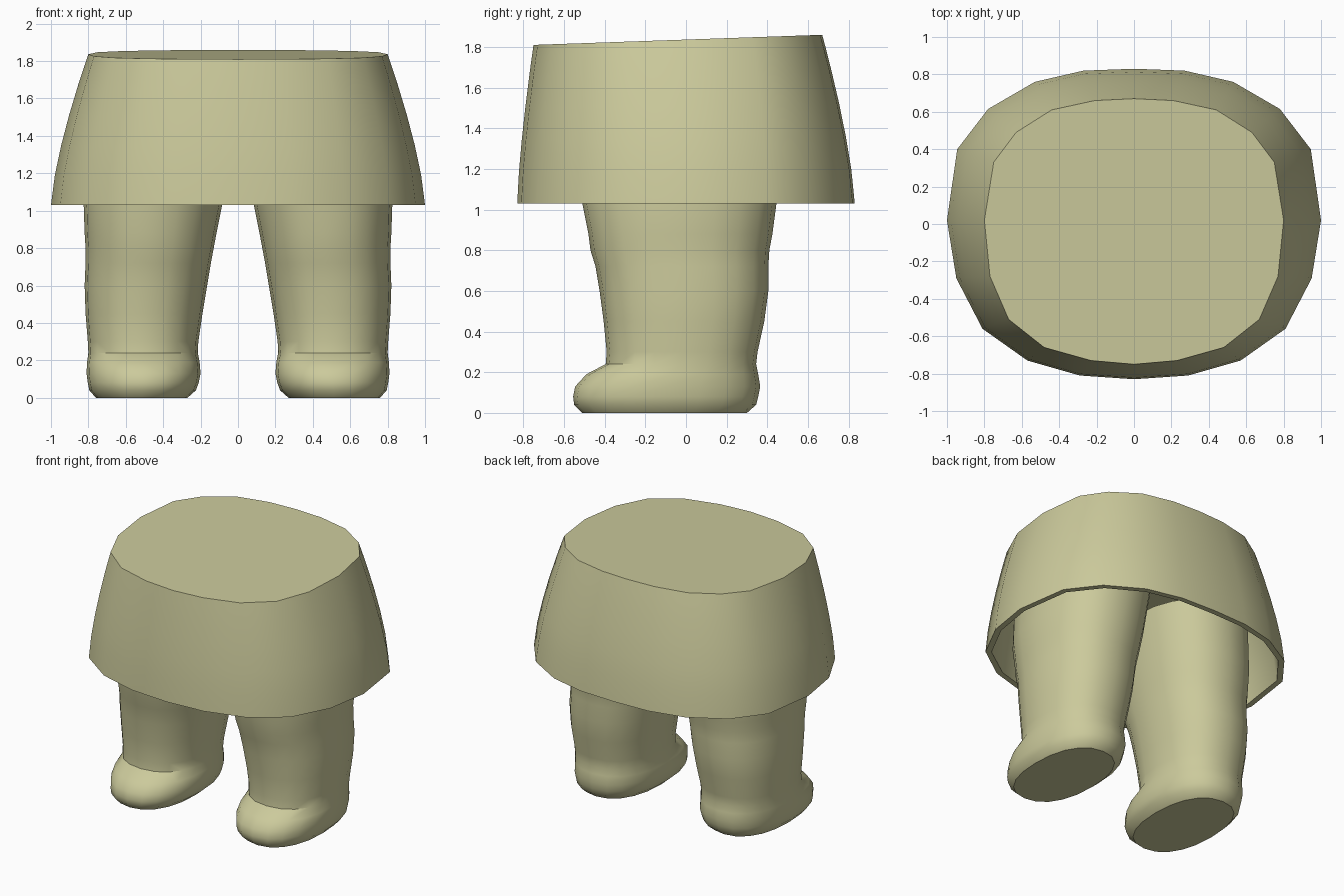
import bpy, bmesh, math

if "Cube" in bpy.data.objects:
    bpy.data.objects.remove(bpy.data.objects["Cube"])

olive = bpy.data.materials.new("pale olive")
olive.diffuse_color = (0.60, 0.59, 0.33, 1)
olive.use_nodes = True
olive.node_tree.nodes["Principled BSDF"].inputs["Base Color"].default_value = olive.diffuse_color


def loft(name, rings):
    """Skin a stack of closed rings and cap both ends."""
    bm = bmesh.new()
    loops = [[bm.verts.new(p) for p in ring] for ring in rings]
    n = len(loops[0])
    for a, b in zip(loops, loops[1:]):
        for i in range(n):
            j = (i + 1) % n
            bm.faces.new((a[i], a[j], b[j], b[i]))
    bm.faces.new(loops[0][::-1])
    bm.faces.new(loops[-1])
    bmesh.ops.recalc_face_normals(bm, faces=bm.faces)
    mesh = bpy.data.meshes.new(name)
    bm.to_mesh(mesh)
    bm.free()
    mesh.materials.append(olive)
    obj = bpy.data.objects.new(name, mesh)
    bpy.context.collection.objects.link(obj)
    bpy.context.view_layer.objects.active = obj
    obj.select_set(True)
    bpy.ops.object.shade_smooth_by_angle(angle=math.radians(40))
    obj.select_set(False)
    return obj


def mirrored(half):
    """Half outline from back to front, closed across x = 0."""
    return half + [(-x, y) for x, y in half[-2:0:-1]]


# Skirt: 20-sided hem and waist outlines, with a hollow underside
hem = mirrored([(0, .83), (.27, .82), (.53, .76), (.78, .615), (.945, .40), (1, .02),
                (.95, -.29), (.81, -.56), (.57, -.73), (.29, -.81), (0, -.83)])
waist = mirrored([(0, .67), (.21, .66), (.44, .61), (.63, .49), (.75, .33), (.80, .02),
                  (.77, -.28), (.67, -.51), (.48, -.66), (.23, -.73), (0, -.75)])


def skirt_ring(t, inset=0.0, drop=0.0):
    f = t ** 1.4
    ring = []
    for (hx, hy), (wx, wy) in zip(hem, waist):
        x, y = hx + (wx - hx) * f, hy + (wy - hy) * f
        top = 1.836 + 0.035 * wy - drop
        k = 1 - inset / math.hypot(x, y)
        ring.append((x * k, y * k, 1.03 + (top - 1.03) * t))
    return ring


steps = (0, .2, .4, .6, .8, .92, 1)
outside = [skirt_ring(t) for t in steps]
inside = [skirt_ring(t, .04, .04) for t in steps]
loft("skirt", inside[::-1] + outside)

# Leg sections: z, inner x, outer x, front y, back y
sections = [
    (0.00, .27, .76, -.51, .30), (0.04, .225, .795, -.55, .345),
    (0.08, .21, .803, -.555, .355), (0.13, .20, .81, -.545, .365),
    (0.19, .205, .807, -.49, .355), (0.24, .215, .80, -.395, .345),
    (0.30, .212, .803, -.39, .352), (0.45, .19, .815, -.405, .385),
    (0.60, .165, .82, -.425, .405), (0.72, .145, .815, -.445, .405),
    (0.80, .13, .815, -.47, .41), (0.88, .115, .82, -.48, .425),
    (1.03, .085, .825, -.51, .445), (1.38, .03, .80, -.53, .47)]


def leg_ring(z, x0, x1, y0, y1, side, n=20):
    ring = []
    for i in range(n):
        a = 2 * math.pi * i / n
        c, s = math.cos(a), math.sin(a)
        c, s = (math.copysign(abs(v) ** 0.88, v) for v in (c, s))
        ring.append((side * ((x0 + x1) / 2 + (x1 - x0) / 2 * c),
                     (y0 + y1) / 2 + (y1 - y0) / 2 * s, z))
    return ring


for name, side in (("left_leg", 1), ("right_leg", -1)):
    loft(name, [leg_ring(*s, side) for s in sections])
